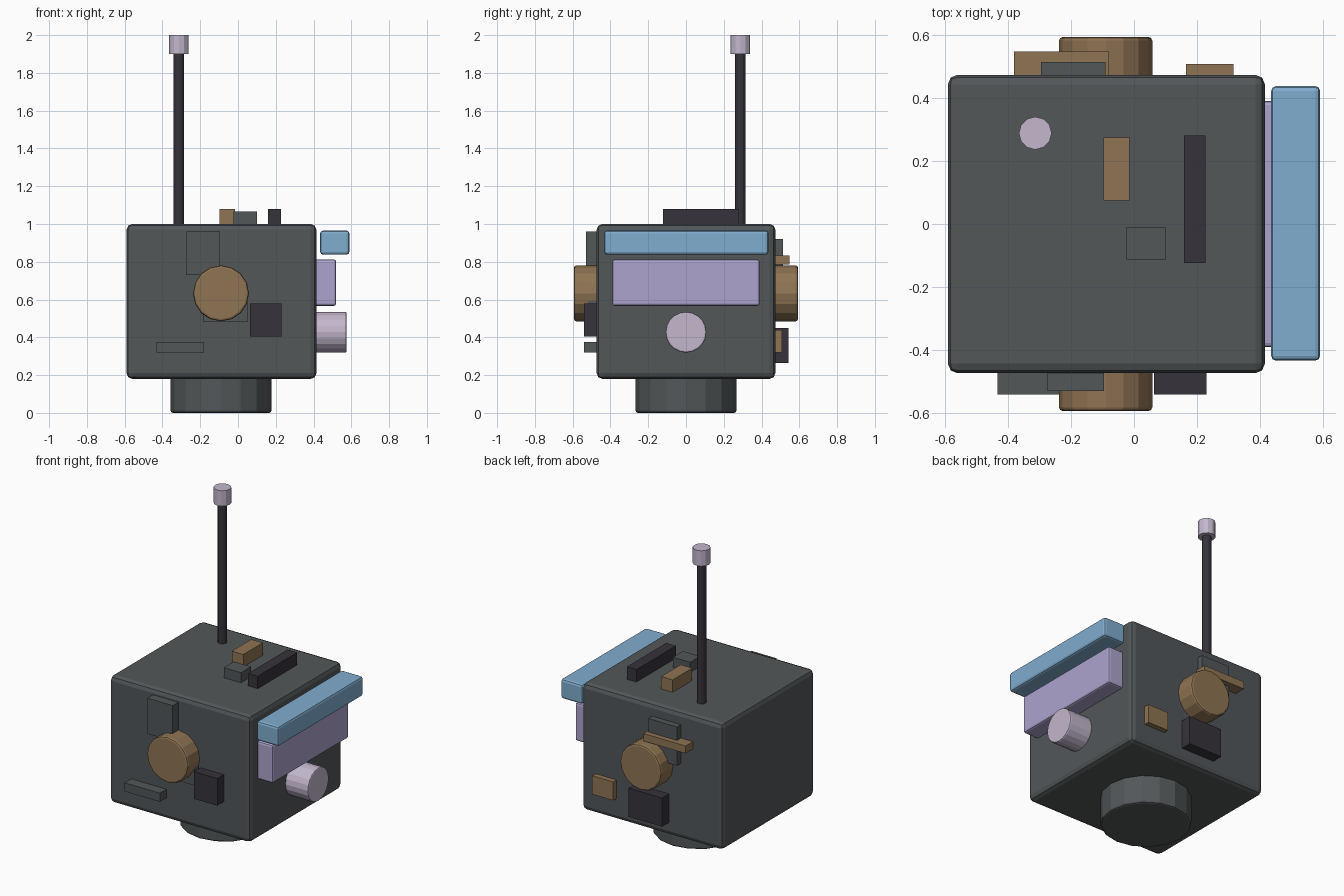
import bpy
import math
from mathutils import Vector

default = bpy.data.objects.get("Cube")
if default:
    bpy.data.objects.remove(default, do_unlink=True)


def make_material(name, rgb):
    """Flat material from a display colour (0-255), stored as linear values."""
    linear = [((c / 255 + 0.055) / 1.055) ** 2.4 for c in rgb] + [1.0]
    mat = bpy.data.materials.new(name)
    mat.use_nodes = True
    mat.diffuse_color = linear
    mat.node_tree.nodes["Principled BSDF"].inputs["Base Color"].default_value = linear
    return mat


slate = make_material("slate_grey", (82, 87, 89))
charcoal = make_material("charcoal", (54, 51, 59))
bronze = make_material("bronze", (143, 116, 83))
sky = make_material("sky_blue", (128, 173, 207))
lilac = make_material("lilac", (174, 164, 206))
pale = make_material("pale_mauve", (195, 183, 205))


def finish(name, mat, bevel, segments):
    obj = bpy.context.object
    obj.name = name
    obj.data.materials.append(mat)
    if bevel:
        mod = obj.modifiers.new("Bevel", "BEVEL")
        mod.width = bevel
        mod.segments = segments
        mod.limit_method = "ANGLE"
        mod.angle_limit = math.radians(40)
    return obj


def box(name, mat, x, y, z, bevel=0, segments=2):
    """Box from (min, max) extents on each axis."""
    centre = [sum(r) / 2 for r in (x, y, z)]
    bpy.ops.mesh.primitive_cube_add(size=1, location=centre)
    obj = bpy.context.object
    size = Vector([r[1] - r[0] for r in (x, y, z)])
    for v in obj.data.vertices:
        v.co *= size
    return finish(name, mat, bevel, segments)


def cylinder(name, mat, start, end, radius, sides, bevel=0):
    """Cylinder running between two points."""
    a, b = Vector(start), Vector(end)
    axis = b - a
    if abs(axis.z) > 0:
        turn = (0, 0, 0)
    elif abs(axis.x) > 0:
        turn = (0, math.pi / 2, 0)
    else:
        turn = (math.pi / 2, 0, 0)
    bpy.ops.mesh.primitive_cylinder_add(vertices=sides, radius=radius, depth=axis.length,
                                        location=(a + b) / 2, rotation=turn)
    return finish(name, mat, bevel, 2)


# Head and neck
HALF = 0.47
box("head", slate, (-0.59, 0.415), (-HALF - 0.003, HALF + 0.003), (0.18, 1.0), 0.03)
cylinder("neck", slate, (-0.09, 0, 0), (-0.09, 0, 0.2), 0.267, 16, 0.012)

# Face: brow, visor and round mouth
box("brow", sky, (0.435, 0.59), (-0.433, 0.437), (0.838, 0.965), 0.015)
box("visor", lilac, (0.39, 0.52), (-0.39, 0.39), (0.567, 0.812), 0.012)
cylinder("mouth", pale, (0.39, 0, 0.427), (0.575, 0, 0.427), 0.108, 20, 0.008)

# Ears on both sides
for side, label in ((-1, "front"), (1, "back")):
    cylinder(label + "_ear", bronze, (-0.09, side * 0.44, 0.633),
             (-0.09, side * 0.593, 0.633), 0.148, 16, 0.012)

# Antenna
cylinder("antenna_rod", charcoal, (-0.313, 0.288, 0.98), (-0.313, 0.288, 1.9), 0.028, 12)
cylinder("antenna_tip", pale, (-0.313, 0.288, 1.9), (-0.313, 0.288, 2.0), 0.052, 12)

# Raised panels on the two flanks: side, colour, x range, z range, outer reach
flank_panels = [
    ("front_upper_panel", slate, -1, (-0.275, -0.095), (0.73, 0.96), 0.53),
    ("front_dark_panel", charcoal, -1, (0.063, 0.23), (0.405, 0.58), 0.54),
    ("front_strip", slate, -1, (-0.432, -0.18), (0.32, 0.376), 0.54),
    ("front_hidden_panel", slate, -1, (-0.185, 0.05), (0.48, 0.62), 0.52),
    ("back_upper_panel", slate, 1, (-0.295, -0.09), (0.67, 0.92), 0.513),
    ("back_bar", bronze, 1, (-0.38, -0.08), (0.785, 0.833), 0.547),
    ("back_small_panel", bronze, 1, (0.165, 0.315), (0.32, 0.44), 0.507),
    ("back_dark_panel", charcoal, 1, (-0.21, 0.03), (0.265, 0.45), 0.543),
]
for name, mat, side, x, z, reach in flank_panels:
    box(name, mat, x, sorted((side * 0.44, side * reach)), z)

# Raised blocks on top of the head
top_blocks = [
    ("top_bronze_block", bronze, (-0.097, -0.015), (0.075, 0.275), 1.08),
    ("top_grey_block", slate, (-0.023, 0.1), (-0.112, -0.01), 1.065),
    ("top_dark_block", charcoal, (0.158, 0.227), (-0.123, 0.28), 1.08),
]
for name, mat, x, y, top in top_blocks:
    box(name, mat, x, y, (0.97, top))
